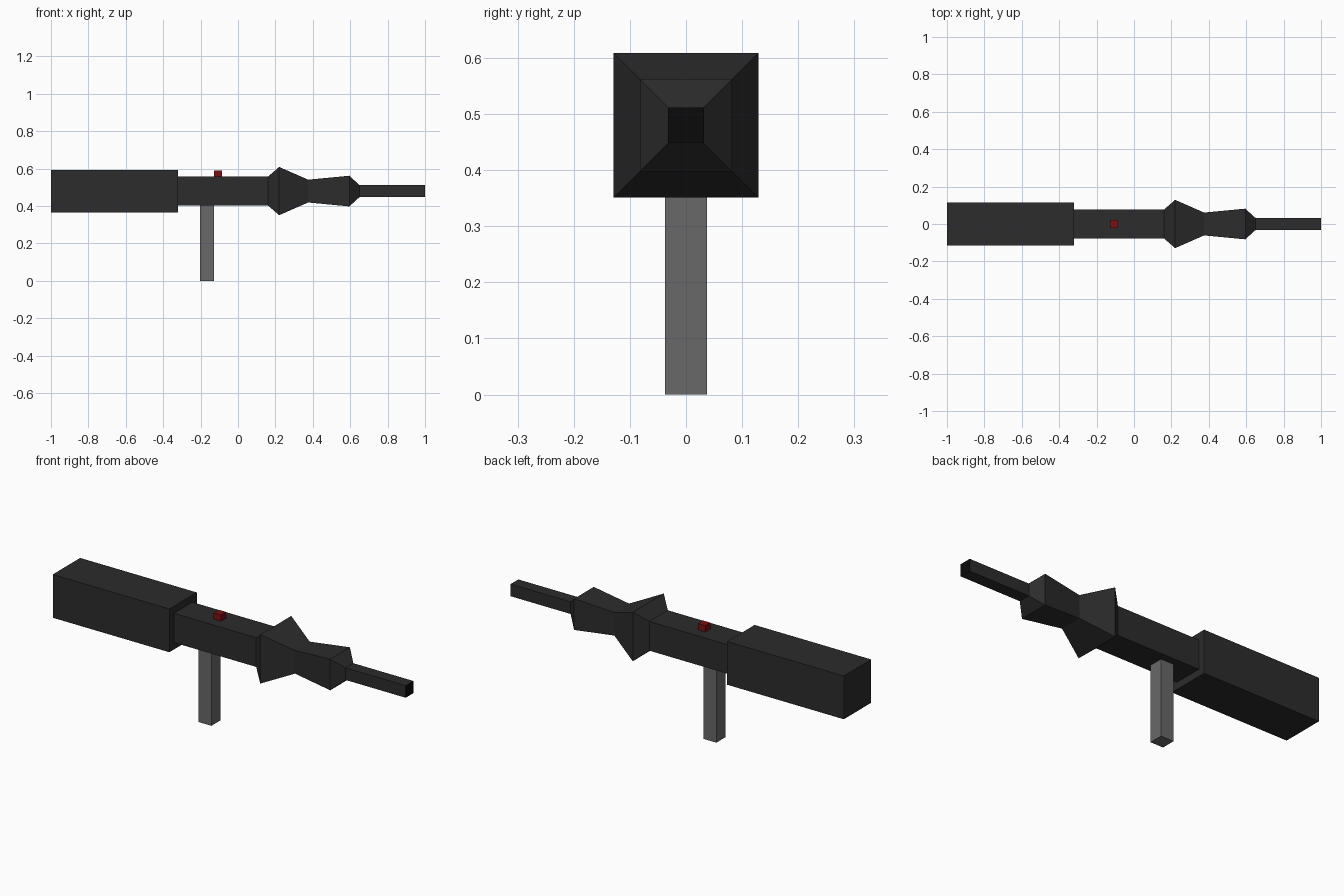
import bpy, bmesh

if "Cube" in bpy.data.objects:
    bpy.data.objects.remove(bpy.data.objects["Cube"])

AXIS_Z = 0.48  # height of the body's centre line


def material(name, rgb):
    m = bpy.data.materials.new(name)
    m.diffuse_color = (*rgb, 1)
    m.use_nodes = True
    m.node_tree.nodes["Principled BSDF"].inputs["Base Color"].default_value = m.diffuse_color
    return m


black = material("black_body", (0.025, 0.025, 0.025))
bore = material("dark_bore", (0.003, 0.003, 0.003))
grey = material("grey_grip", (0.14, 0.14, 0.14))
red = material("red_button", (0.2, 0.005, 0.005))


def finish(name, bm, *mats):
    bmesh.ops.recalc_face_normals(bm, faces=bm.faces)
    mesh = bpy.data.meshes.new(name)
    bm.to_mesh(mesh)
    bm.free()
    for m in mats:
        mesh.materials.append(m)
    ob = bpy.data.objects.new(name, mesh)
    bpy.context.collection.objects.link(ob)
    return ob


def box(name, lo, hi, mat):
    bm = bmesh.new()
    bmesh.ops.create_cube(bm, size=1)
    for v in bm.verts:
        v.co = [(a + b) / 2 + c * (b - a) for a, b, c in zip(lo, hi, v.co)]
    return finish(name, bm, mat)


def square_loft(name, profile, *mats):
    """Join square sections given as (x, half width) along the x axis."""
    bm = bmesh.new()
    rings = [[bm.verts.new((x, sy * h, AXIS_Z + sz * h))
              for sy, sz in ((-1, -1), (1, -1), (1, 1), (-1, 1))]
             for x, h in profile]
    for a, b in zip(rings, rings[1:]):
        for i in range(4):
            j = (i + 1) % 4
            bm.faces.new((a[i], a[j], b[j], b[i]))
    bm.faces.new(rings[0])
    bm.faces.new(rings[-1]).material_index = 1  # dark tip opening
    return finish(name, bm, *mats)


# Body: rear block, step, middle section, flared collar, bulge, thin tip
square_loft("body", [(-1, 0.114), (-0.32, 0.114), (-0.32, 0.077),
                     (0.16, 0.077), (0.22, 0.129), (0.375, 0.061),
                     (0.595, 0.082), (0.65, 0.032), (1, 0.032)], black, bore)

# Grip under the middle section
box("grip", (-0.203, -0.037, 0), (-0.129, 0.037, 0.403), grey)

# Button on top
box("button", (-0.127, -0.021, 0.548), (-0.085, 0.021, 0.59), red)
